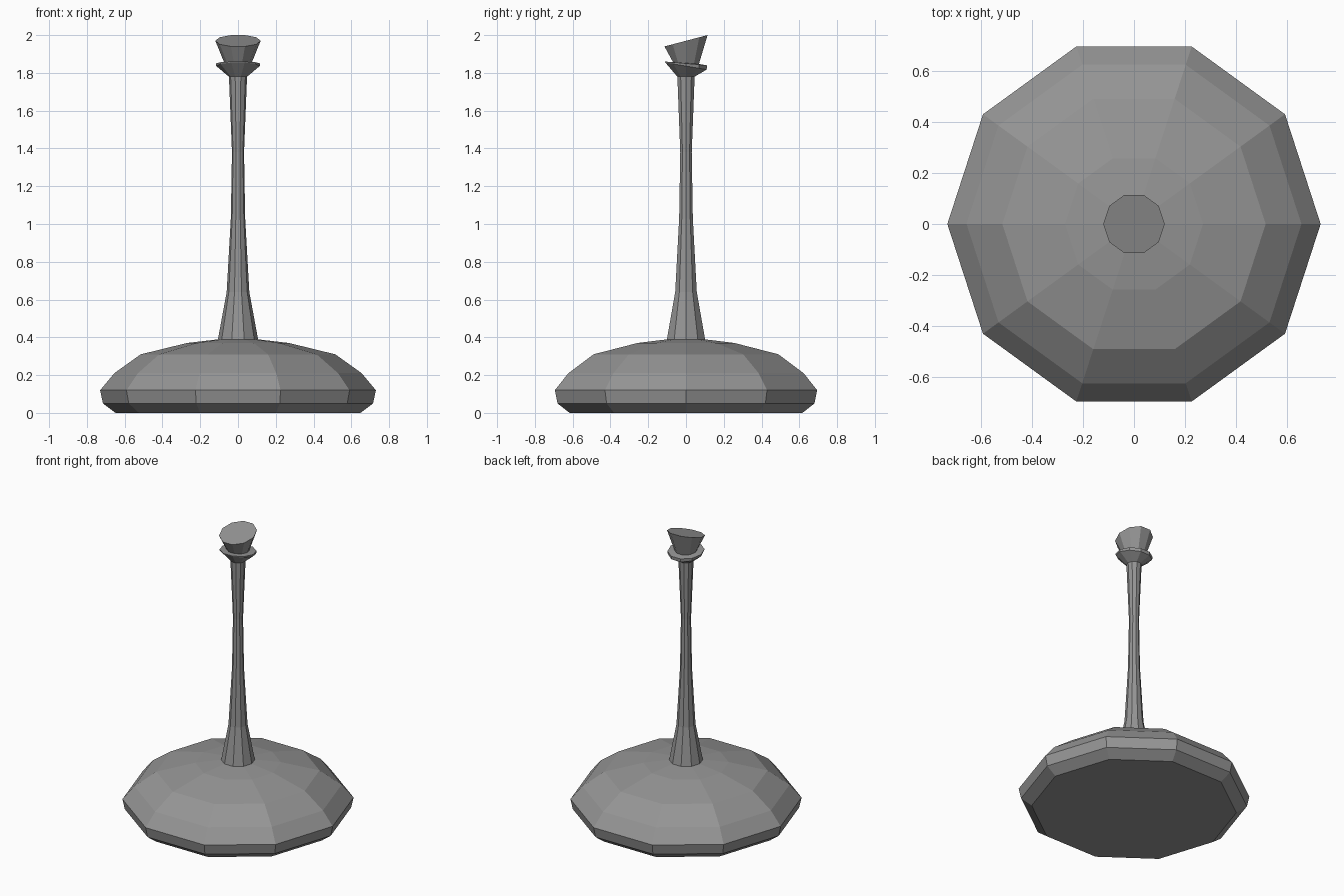
import bpy, bmesh
from math import cos, sin, tau

if "Cube" in bpy.data.objects:
    bpy.data.objects.remove(bpy.data.objects["Cube"])

SIDES = 10

# Dark grey finish
dark_grey = bpy.data.materials.new("dark_grey")
dark_grey.diffuse_color = (0.3, 0.3, 0.3, 1)
dark_grey.use_nodes = True
dark_grey.node_tree.nodes["Principled BSDF"].inputs["Base Color"].default_value = dark_grey.diffuse_color


def loft(name, rings):
    """Loft ten-sided rings (radius, height, slope along y) into a capped solid."""
    bm = bmesh.new()
    loops = []
    for r, z, slope in rings:
        loop = []
        for i in range(SIDES):
            a = tau * i / SIDES
            y = r * sin(a)
            loop.append(bm.verts.new((r * cos(a), y, z + slope * y)))
        loops.append(loop)
    for low, high in zip(loops, loops[1:]):
        for i in range(SIDES):
            j = (i + 1) % SIDES
            bm.faces.new((low[i], low[j], high[j], high[i]))
    bm.faces.new(loops[0][::-1])
    bm.faces.new(loops[-1])
    bmesh.ops.recalc_face_normals(bm, faces=bm.faces[:])
    mesh = bpy.data.meshes.new(name)
    bm.to_mesh(mesh)
    bm.free()
    mesh.materials.append(dark_grey)
    obj = bpy.data.objects.new(name, mesh)
    bpy.context.collection.objects.link(obj)
    return obj


# Domed base
loft("base", [(0.648, 0, 0), (0.715, 0.05, 0), (0.73, 0.12, 0), (0.655, 0.21, 0),
              (0.515, 0.31, 0), (0.27, 0.37, 0), (0.10, 0.39, 0)])

# Tapering stem
loft("stem", [(0.108, 0.38, 0), (0.06, 0.64, 0), (0.038, 1.03, 0),
              (0.032, 1.38, 0), (0.048, 1.78, 0)])

# Tilted collar and slanted cap
loft("collar_and_cap", [(0.048, 1.78, 0), (0.115, 1.836, -0.17), (0.117, 1.85, -0.09),
                        (0.072, 1.852, -0.07), (0.12, 1.97, 0.263)])
